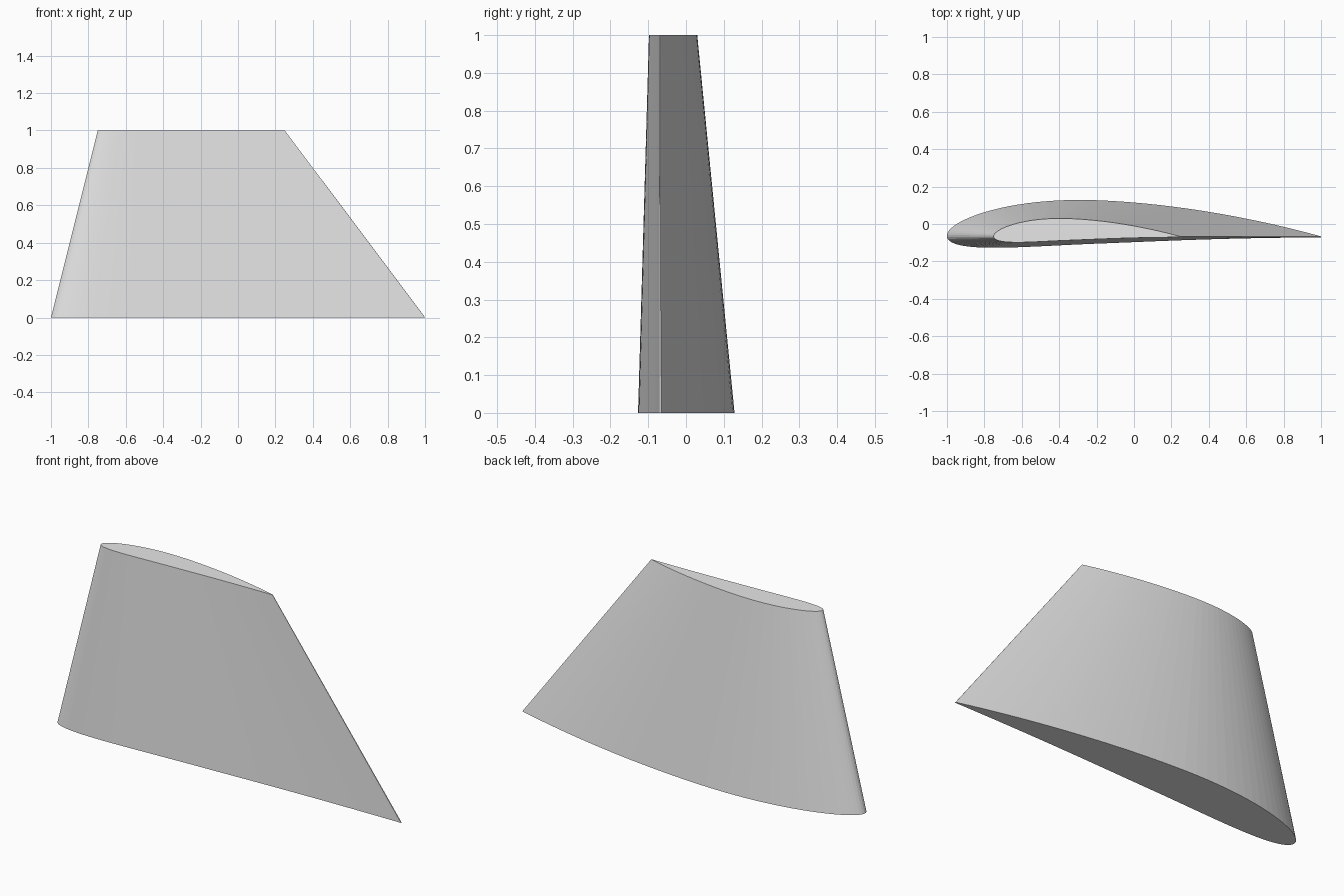
import bpy
import bmesh
from math import sqrt, cos, sin, atan, pi

cube = bpy.data.objects.get("Cube")
if cube:
    bpy.data.objects.remove(cube, do_unlink=True)

CAMBER, CAMBER_POS, THICKNESS = 0.04, 0.4, 0.12
STEPS = 48
BASE_Y = -0.069


def surface_point(t, side):
    """Point on the unit-chord aerofoil; side is 1 for upper, -1 for lower."""
    half = 5 * THICKNESS * (0.2969 * sqrt(t) - 0.126 * t - 0.3516 * t**2
                            + 0.2843 * t**3 - 0.1015 * t**4)
    p = CAMBER_POS
    k = CAMBER / (p * p if t < p else (1 - p) ** 2)
    rise = k * (2 * p * t - t * t + (0 if t < p else 1 - 2 * p))
    slope = atan(2 * k * (p - t))
    return t - side * half * sin(slope), rise + side * half * cos(slope)


# Cosine spacing packs the points around the rounded leading edge
spacing = [(1 - cos(pi * i / STEPS)) / 2 for i in range(STEPS + 1)]
outline = [surface_point(t, 1) for t in reversed(spacing)]
outline += [surface_point(t, -1) for t in spacing[1:]]

# Tapered wing lofted from root to tip
bm = bmesh.new()


def section(chord, lead_x, z):
    return [bm.verts.new((lead_x + x * chord, BASE_Y + y * chord, z))
            for x, y in outline]


root = section(2, -1, 0)
tip = section(1, -0.75, 1)
count = len(outline)
for i in range(count):
    j = (i + 1) % count
    bm.faces.new((root[i], root[j], tip[j], tip[i]))
bm.faces.new(root[::-1])
bm.faces.new(tip)
bmesh.ops.recalc_face_normals(bm, faces=bm.faces[:])

mesh = bpy.data.meshes.new("wing")
bm.to_mesh(mesh)
bm.free()
wing = bpy.data.objects.new("wing", mesh)
bpy.context.collection.objects.link(wing)

# Plain grey finish
grey = bpy.data.materials.new("light grey")
grey.use_nodes = True
colour = (0.8, 0.8, 0.8, 1)
grey.diffuse_color = colour
grey.node_tree.nodes["Principled BSDF"].inputs["Base Color"].default_value = colour
mesh.materials.append(grey)
